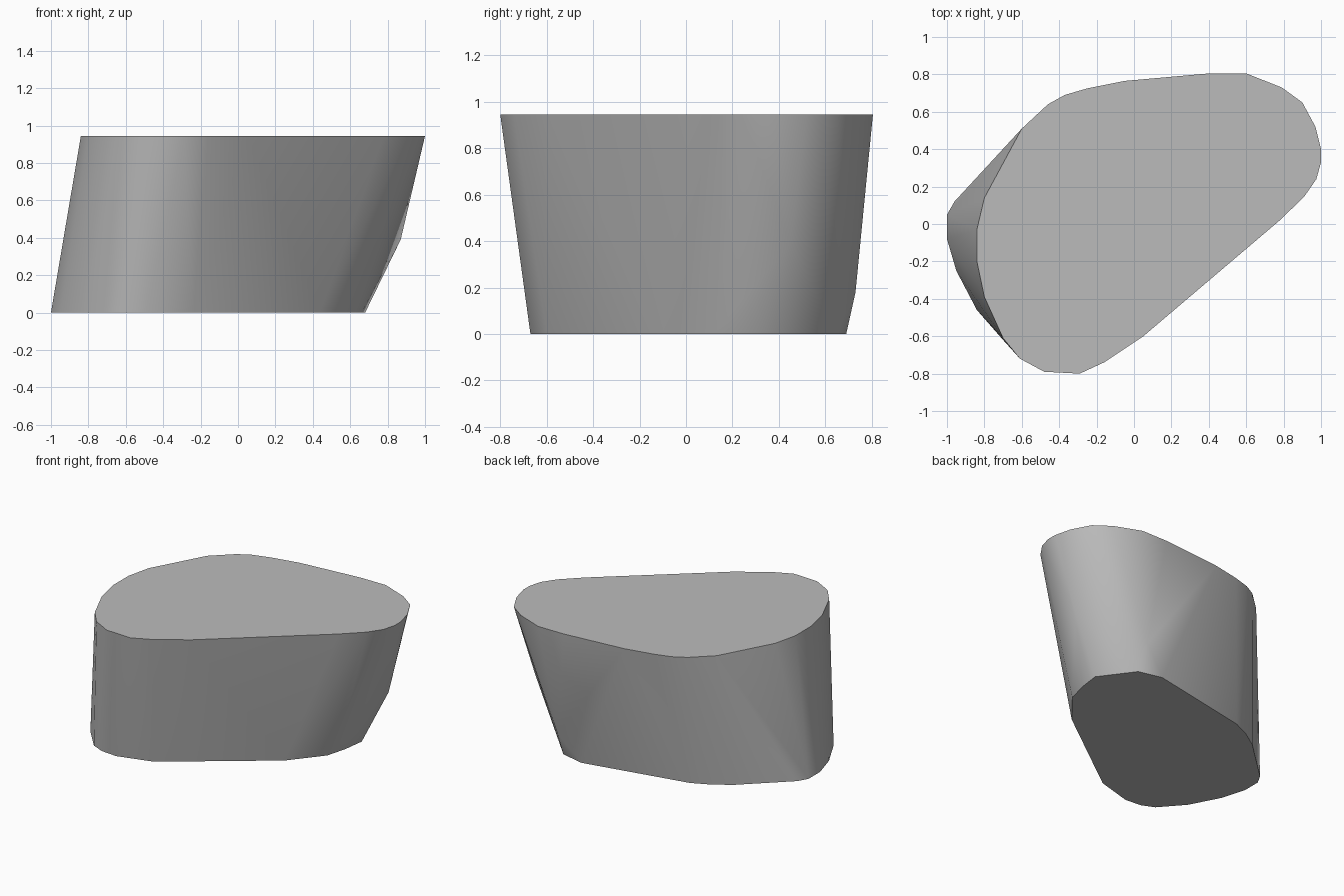
import bpy
import bmesh
import math

# Remove the default cube if it is there
default_cube = bpy.data.objects.get("Cube")
if default_cube:
    bpy.data.objects.remove(default_cube, do_unlink=True)

HEIGHT = 0.945

# Flat top outline, clockwise from the -x end
TOP_OUTLINE = [
    (-.84, -.03), (-.8, .14), (-.6, .51), (-.46, .64), (-.37, .69),
    (-.25, .725), (-.05, .765), (.4, .805), (.6, .805), (.79, .73),
    (.9, .65), (.97, .52), (1, .4), (1, .33), (.975, .24), (.91, .146),
    (.78, .02), (.05, -.6), (-.16, -.74), (-.29, -.8), (-.48, -.79),
    (-.61, -.72), (-.7, -.61), (-.8, -.39), (-.84, -.2),
]

# Flat base outline, shifted towards -x so that the body leans
BASE_OUTLINE = [
    (-1, .05), (-.96, .12), (-.66, .4), (-.54, .48), (-.41, .54),
    (.34, .69), (.51, .65), (.68, .42), (.66, .27), (.62, .12),
    (.44, -.1), (-.24, -.6), (-.49, -.67), (-.61, -.66), (-.7, -.62),
    (-.84, -.46), (-.95, -.25), (-1, -.08),
]

# Bulges on the undercut side
SIDE_BULGES = [(.87, .45, .39), (.78, .16, .45), (.5, .73, .18)]


def grey_material(name, value):
    """Make a plain matte grey material."""
    material = bpy.data.materials.new(name)
    material.use_nodes = True
    colour = (value, value, value, 1)
    material.diffuse_color = colour
    shader = next(node for node in material.node_tree.nodes
                  if node.type == "BSDF_PRINCIPLED")
    shader.inputs["Base Color"].default_value = colour
    return material


def wrapped_solid(name, points, material):
    """Wrap a tight convex skin around the points."""
    bm = bmesh.new()
    for point in points:
        bm.verts.new(point)
    bmesh.ops.convex_hull(bm, input=bm.verts[:])
    loose = [vert for vert in bm.verts if not vert.link_faces]
    bmesh.ops.delete(bm, geom=loose, context="VERTS")
    # Merge the flat top and base into single faces
    bmesh.ops.dissolve_limit(bm, angle_limit=math.radians(1),
                             verts=bm.verts[:], edges=bm.edges[:])
    bmesh.ops.recalc_face_normals(bm, faces=bm.faces[:])
    mesh = bpy.data.meshes.new(name)
    bm.to_mesh(mesh)
    bm.free()
    mesh.materials.append(material)
    solid = bpy.data.objects.new(name, mesh)
    bpy.context.collection.objects.link(solid)
    return solid


# Build the leaning stone block
points = [(x, y, HEIGHT) for x, y in TOP_OUTLINE]
points += [(x, y, 0) for x, y in BASE_OUTLINE]
points += SIDE_BULGES
block = wrapped_solid("stone_block", points, grey_material("stone grey", 0.5))

# Round the walls in shading and keep both rims sharp
bpy.ops.object.select_all(action="DESELECT")
block.select_set(True)
bpy.context.view_layer.objects.active = block
bpy.ops.object.shade_smooth_by_angle(angle=math.radians(45))
